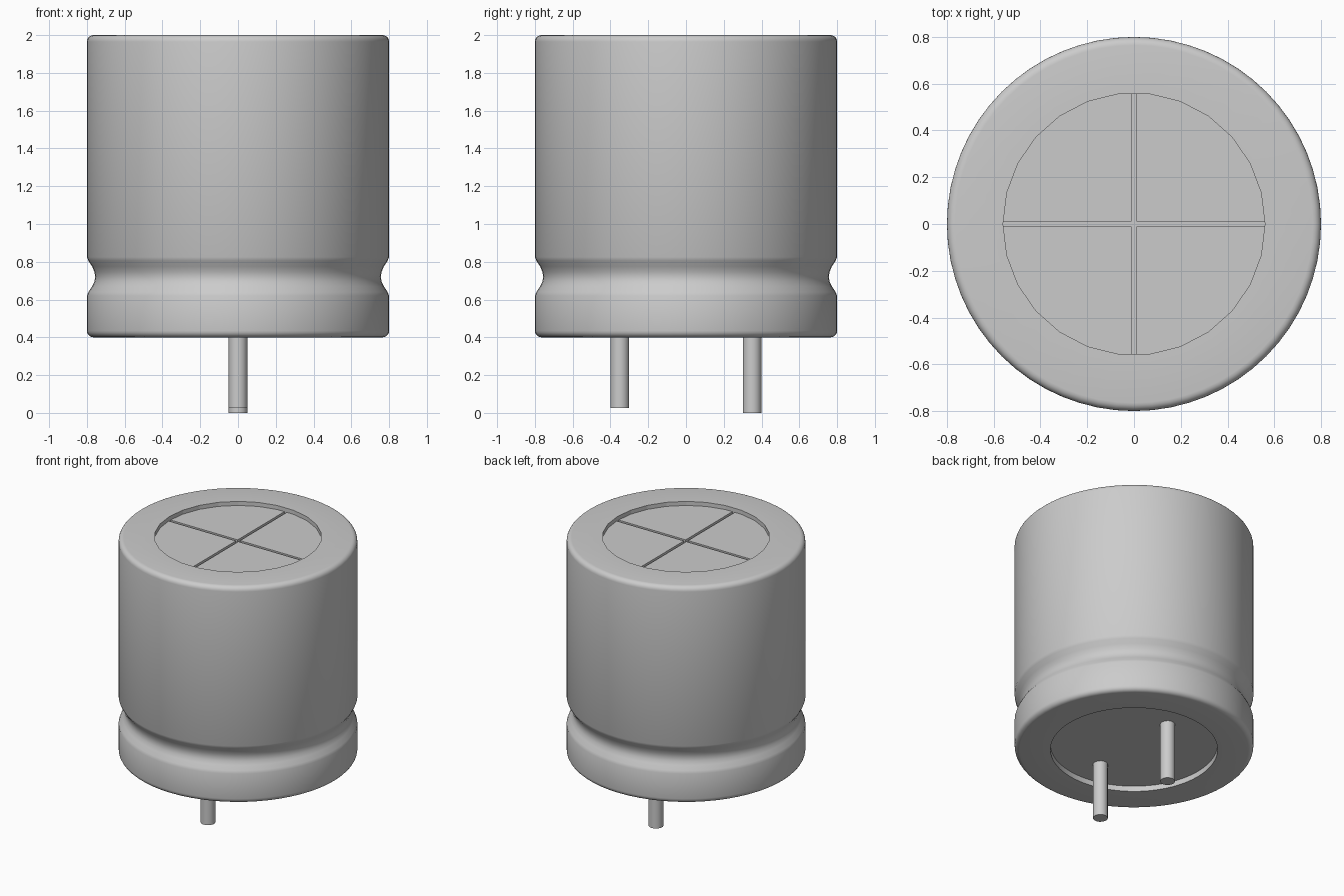
import bpy, bmesh
from math import cos, sin, pi

cube = bpy.data.objects.get("Cube")
if cube:
    bpy.data.objects.remove(cube, do_unlink=True)

grey = bpy.data.materials.new("aluminium grey")
grey.use_nodes = True
color = (0.6, 0.6, 0.6, 1)
grey.diffuse_color = color
grey.node_tree.nodes["Principled BSDF"].inputs["Base Color"].default_value = color


def finish(bm, name, smooth=True):
    bmesh.ops.recalc_face_normals(bm, faces=bm.faces[:])
    mesh = bpy.data.meshes.new(name)
    bm.to_mesh(mesh)
    bm.free()
    obj = bpy.data.objects.new(name, mesh)
    bpy.context.collection.objects.link(obj)
    mesh.materials.append(grey)
    if smooth:
        bpy.ops.object.select_all(action="DESELECT")
        obj.select_set(True)
        bpy.context.view_layer.objects.active = obj
        bpy.ops.object.shade_smooth_by_angle(angle=pi / 5)
    return obj


def lathe(name, profile, steps):
    bm = bmesh.new()
    verts = [bm.verts.new((r, 0, z)) for r, z in profile]
    edges = [bm.edges.new(pair) for pair in zip(verts, verts[1:])]
    bmesh.ops.spin(bm, geom=verts + edges, cent=(0, 0, 0), axis=(0, 0, 1),
                   angle=2 * pi, steps=steps, use_duplicate=False)
    bmesh.ops.remove_doubles(bm, verts=bm.verts[:], dist=0.0001)
    return finish(bm, name)


def prism(name, outline, bottom, top, smooth=False):
    bm = bmesh.new()
    face = bm.faces.new([bm.verts.new((x, y, bottom)) for x, y in outline])
    up = bmesh.ops.extrude_face_region(bm, geom=[face], use_keep_orig=True)
    moved = [v for v in up["geom"] if isinstance(v, bmesh.types.BMVert)]
    bmesh.ops.translate(bm, verts=moved, vec=(0, 0, top - bottom))
    return finish(bm, name, smooth)


def circle(radius, count, y=0):
    turns = [2 * pi * (i + 0.5) / count for i in range(count)]
    return [(radius * sin(a), y + radius * cos(a)) for a in turns]


# Can: rounded rims, a rolled bead groove and a recessed base
R, BASE, TOP, RIM = 0.8, 0.4, 2.0, 0.035
corner = [i * pi / 10 for i in range(6)]
profile = [(0, 0.44), (0.56, 0.44), (0.56, BASE)]
profile += [(R - RIM + RIM * sin(a), BASE + RIM - RIM * cos(a)) for a in corner]
profile += [(0.8, 0.62), (0.792, 0.64), (0.772, 0.67), (0.76, 0.695),
            (0.756, 0.72), (0.76, 0.745), (0.772, 0.775), (0.792, 0.805), (0.8, 0.825)]
profile += [(R - RIM + RIM * cos(a), TOP - RIM + RIM * sin(a)) for a in corner]
profile += [(0, TOP)]
can = lathe("can", profile, 64)

# Faceted recess in the lid
cutter = prism("lid_recess_cutter", circle(0.56, 26), 1.94, 2.1)
cutter.hide_render = True
cutter.hide_viewport = True
cut = can.modifiers.new("lid_recess", "BOOLEAN")
cut.object = cutter
cut.operation = "DIFFERENCE"
cut.solver = "EXACT"
bpy.context.view_layer.objects.active = can
bpy.ops.object.modifier_apply(modifier=cut.name)
bpy.data.objects.remove(cutter, do_unlink=True)

# Four vent plates, leaving a scored cross between them
GAP = 0.01
arc = [(x, y) for x, y in circle(0.56, 26) if x > GAP and y > GAP]
quarter = [(GAP, GAP), (GAP, 0.56)] + arc + [(0.56, GAP)]
for sx, sy, side in ((1, 1, "back_left"), (-1, 1, "back_right"),
                     (1, -1, "front_left"), (-1, -1, "front_right")):
    prism("vent_plate_" + side, [(x * sx, y * sy) for x, y in quarter], 1.935, 1.97)

# Lead pins, one slightly shorter
prism("long_lead", circle(0.05, 16, 0.35), 0, 0.46, True)
prism("short_lead", circle(0.05, 16, -0.35), 0.025, 0.46, True)
